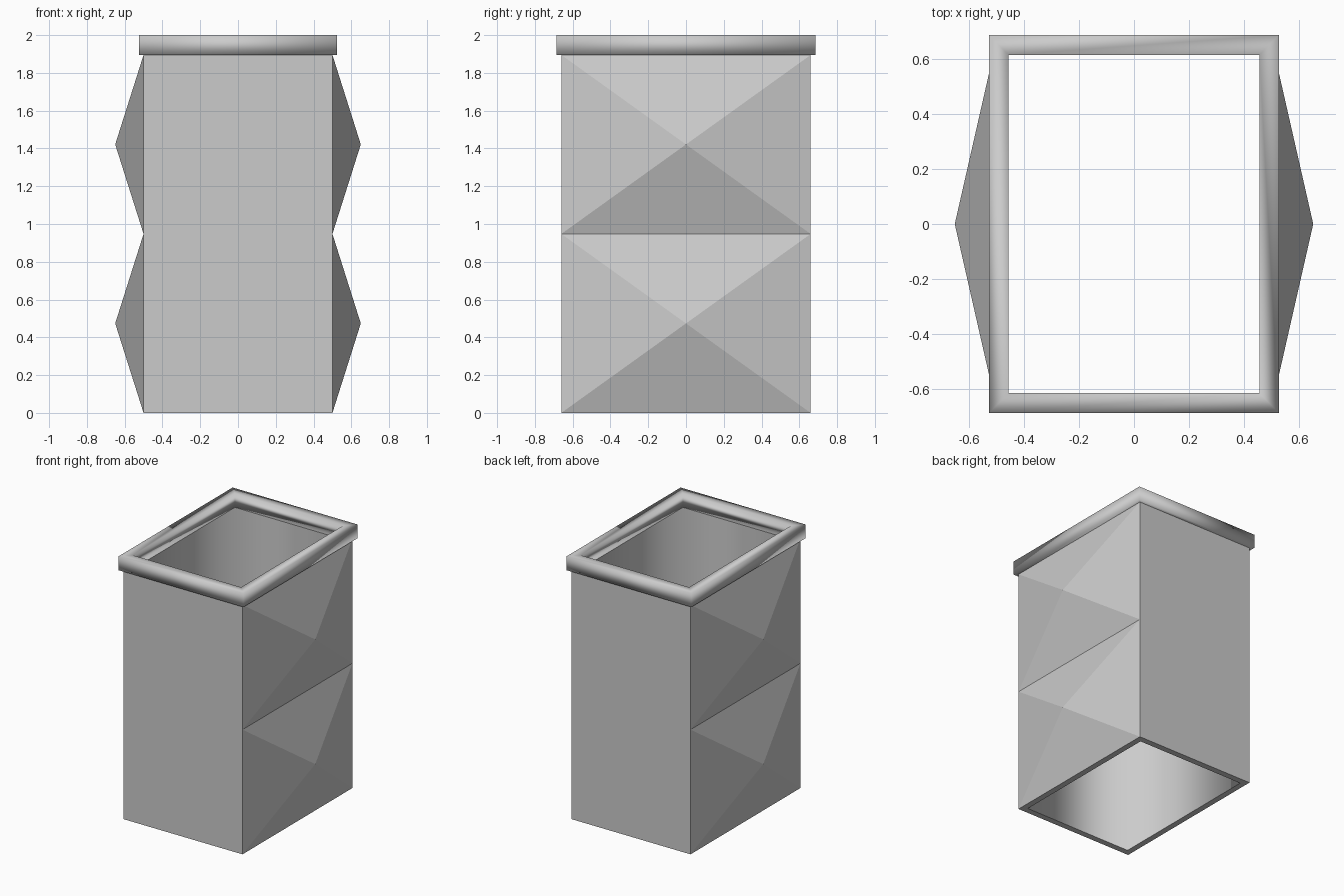
import bpy
import bmesh

old = bpy.data.objects.get("Cube")
if old:
    bpy.data.objects.remove(old, do_unlink=True)

OUTER = (0.5, 0.66)
INNER = (0.455, 0.613)
RIM = (0.525, 0.685)
BODY_TOP = 1.895
TOP = 2.0
APEX_X = 0.65

grey = bpy.data.materials.new("plain grey")
grey.use_nodes = True
colour = (0.6, 0.6, 0.6, 1)
grey.diffuse_color = colour
grey.node_tree.nodes["Principled BSDF"].inputs["Base Color"].default_value = colour


def ring(bm, half, z):
    """Rectangle of four vertices, counter-clockwise from above."""
    return [bm.verts.new((sx * half[0], sy * half[1], z))
            for sx, sy in ((-1, -1), (1, -1), (1, 1), (-1, 1))]


def bridge(bm, low, high):
    """Four quads joining two rectangles."""
    return [bm.faces.new((low[i], low[(i + 1) % 4], high[(i + 1) % 4], high[i]))
            for i in range(4)]


def finish(bm, name):
    bm.normal_update()
    mesh = bpy.data.meshes.new(name)
    bm.to_mesh(mesh)
    bm.free()
    mesh.materials.append(grey)
    obj = bpy.data.objects.new(name, mesh)
    bpy.context.collection.objects.link(obj)
    return obj


# Hollow body: two stacked tiers with a pyramid on each side panel
bm = bmesh.new()
levels = [ring(bm, OUTER, BODY_TOP * t) for t in (0, 0.5, 1)]
panels = bridge(bm, levels[0], levels[1]) + bridge(bm, levels[1], levels[2])
sides = [f for f in panels if abs(f.calc_center_median().x) > 0.1]
poked = bmesh.ops.poke(bm, faces=sides)
for v in poked["verts"]:
    v.co.x = APEX_X if v.co.x > 0 else -APEX_X

# Smooth lining and flat bottom edge of the open tube
inner_low = ring(bm, INNER, 0)
inner_high = ring(bm, INNER, BODY_TOP)
for f in bridge(bm, inner_high, inner_low):
    f.smooth = True
bridge(bm, inner_low, levels[0])
for i in range(4):
    bm.edges.get((inner_low[i], inner_low[(i + 1) % 4])).smooth = False
finish(bm, "body")

# Overhanging rim with softly shaded edges
bm = bmesh.new()
loops = [ring(bm, RIM, BODY_TOP), ring(bm, RIM, TOP),
         ring(bm, INNER, TOP), ring(bm, INNER, BODY_TOP)]
for i in range(4):
    bridge(bm, loops[i], loops[(i + 1) % 4])
for f in bm.faces:
    f.smooth = True
finish(bm, "rim")
